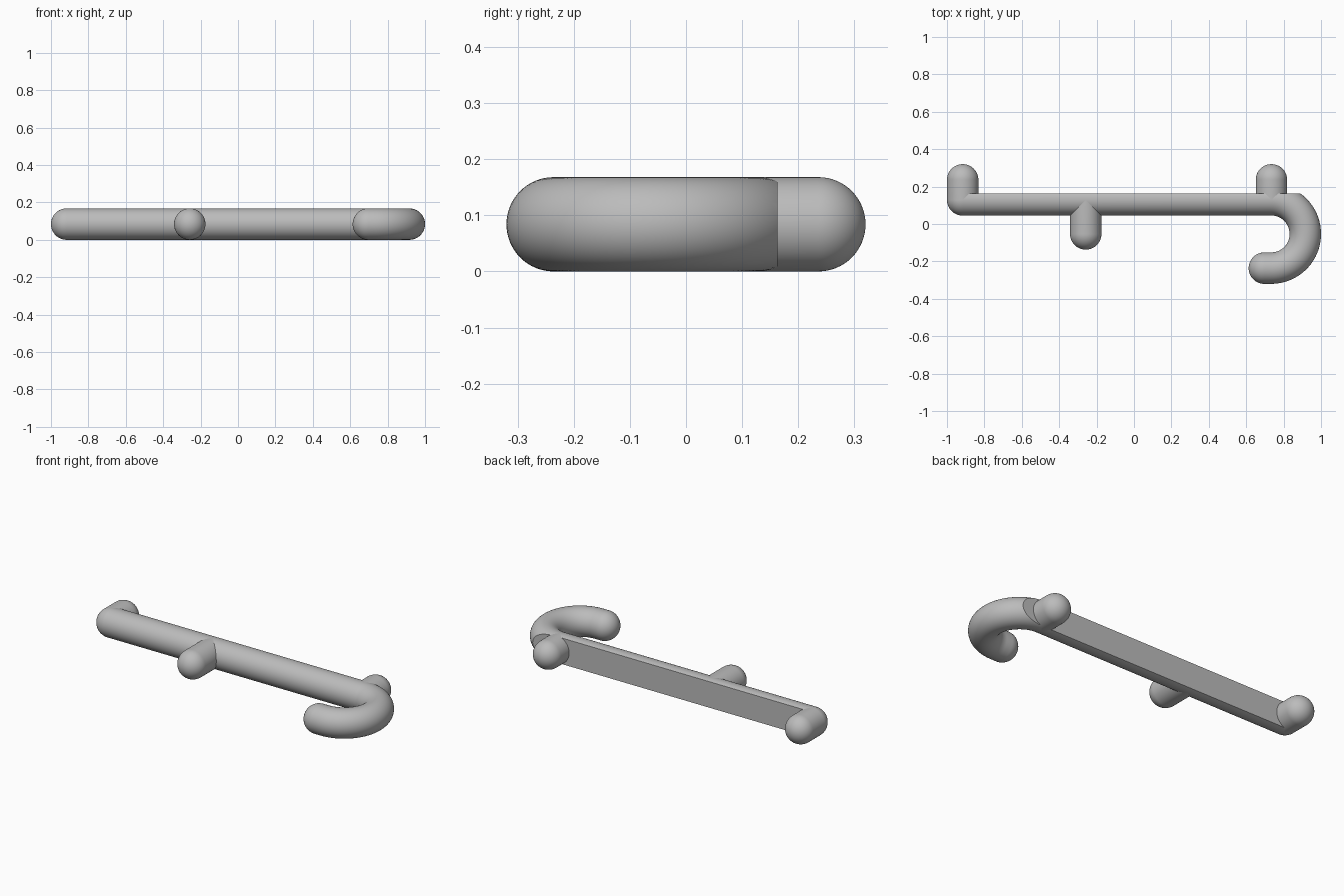
import bpy, bmesh, math
from mathutils import Vector

if "Cube" in bpy.data.objects:
    bpy.data.objects.remove(bpy.data.objects["Cube"], do_unlink=True)

R = 0.084          # tube radius, also the height of the axis
AXIS_Y = 0.129     # axis of the long bar
BACK_Y = 0.163     # flat mounting face
HOOK_X, HOOK_Y, HOOK_R = 0.733, -0.053, 0.183
SIDES, CAP = 64, 16

grey = bpy.data.materials.new("satin grey")
grey.use_nodes = True
grey.diffuse_color = (0.5, 0.5, 0.5, 1)
grey.node_tree.nodes["Principled BSDF"].inputs["Base Color"].default_value = grey.diffuse_color


def tube(name, path, round_start=True, cut_back=False):
    """Round tube along a flat path with a domed end, or domes at both ends."""
    pts = [Vector((x, y, R)) for x, y in path]
    dirs = [(pts[min(i + 1, len(pts) - 1)] - pts[max(i - 1, 0)]).normalized()
            for i in range(len(pts))]
    rings = [(p, d, R) for p, d in zip(pts, dirs)]
    # domes: shrinking rings beyond each end
    for k in range(1, CAP):
        a = math.pi / 2 * k / CAP
        off, rad = R * math.sin(a), R * math.cos(a)
        rings.append((pts[-1] + dirs[-1] * off, dirs[-1], rad))
        if round_start:
            rings.insert(0, (pts[0] - dirs[0] * off, dirs[0], rad))
    bm = bmesh.new()
    loops = []
    up = Vector((0, 0, 1))
    for p, d, rad in rings:
        side = d.cross(up)
        loops.append([bm.verts.new(p + side * rad * math.cos(t) + up * rad * math.sin(t))
                      for t in (2 * math.pi * j / SIDES for j in range(SIDES))])
    for a, b in zip(loops, loops[1:]):
        for j in range(SIDES):
            k = (j + 1) % SIDES
            bm.faces.new((a[j], a[k], b[k], b[j]))
    # close both ends
    for loop, tip in ((loops[0], pts[0] - dirs[0] * R), (loops[-1], pts[-1] + dirs[-1] * R)):
        if loop is loops[0] and not round_start:
            bm.faces.new(loop)
            continue
        v = bm.verts.new(tip)
        for j in range(SIDES):
            bm.faces.new((loop[j], loop[(j + 1) % SIDES], v))
    # slice the back off flat
    if cut_back:
        bmesh.ops.bisect_plane(bm, geom=bm.verts[:] + bm.edges[:] + bm.faces[:], dist=1e-6,
                               plane_co=(0, BACK_Y, 0), plane_no=(0, 1, 0), clear_outer=True)
        bmesh.ops.holes_fill(bm, edges=[e for e in bm.edges if e.is_boundary], sides=0)
    bmesh.ops.recalc_face_normals(bm, faces=bm.faces[:])
    mesh = bpy.data.meshes.new(name)
    bm.to_mesh(mesh)
    bm.free()
    mesh.materials.append(grey)
    obj = bpy.data.objects.new(name, mesh)
    bpy.context.collection.objects.link(obj)
    bpy.ops.object.select_all(action='DESELECT')
    obj.select_set(True)
    bpy.context.view_layer.objects.active = obj
    bpy.ops.object.shade_smooth_by_angle(angle=math.radians(30))
    return obj


# Long bar running into the curled hook
STEPS = 48
arc = [(HOOK_X + HOOK_R * math.sin(t), HOOK_Y + HOOK_R * math.cos(t))
       for t in (math.pi * i / STEPS for i in range(STEPS + 1))]
bar_path = [(-1 + R, AXIS_Y)] + arc + [(0.697, HOOK_Y - HOOK_R)]
tube("bar_and_hook", bar_path, cut_back=True)

# Pegs growing out of the bar
for name, x, end_y in (("right_back_peg", -1 + R, 0.236),
                       ("left_back_peg", 0.735, 0.236),
                       ("front_peg", -0.258, -0.053)):
    tube(name, [(x, AXIS_Y), (x, end_y)], round_start=False)
